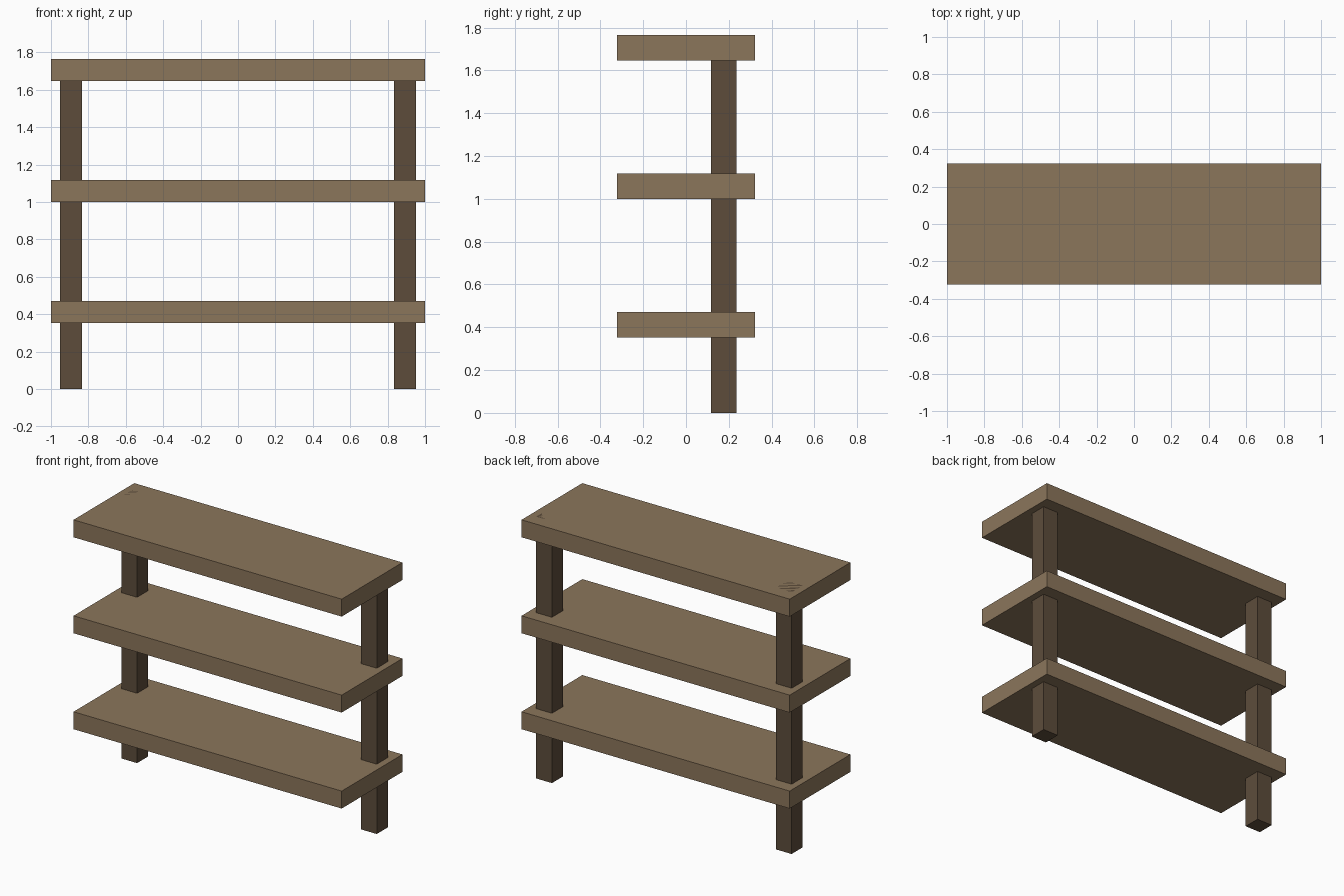
import bpy

if "Cube" in bpy.data.objects:
    bpy.data.objects.remove(bpy.data.objects["Cube"])

U = 2 / 17  # board thickness, used as the module


def material(name, rgb):
    mat = bpy.data.materials.new(name)
    mat.diffuse_color = (*rgb, 1)
    mat.use_nodes = True
    mat.node_tree.nodes["Principled BSDF"].inputs["Base Color"].default_value = mat.diffuse_color
    return mat


def box(name, center, size, mat):
    bpy.ops.mesh.primitive_cube_add(size=1, location=center)
    ob = bpy.context.object
    ob.name = name
    ob.scale = size
    bpy.ops.object.transform_apply(location=False, rotation=False, scale=True)
    ob.data.materials.append(mat)
    return ob


light_wood = material("light_wood", (0.26, 0.18, 0.105))
dark_wood = material("dark_wood", (0.11, 0.073, 0.044))

# Three evenly spaced shelves
for label, bottom in (("lower", 3), ("middle", 8.5), ("top", 14)):
    box(label + "_shelf", (0, 0, (bottom + 0.5) * U), (2, 5.5 * U, U), light_wood)

# Two posts near the back, running through the shelves, flush with the top
for label, side in (("left", -1), ("right", 1)):
    box(label + "_post", (side * 0.894, 1.5 * U, 7.5 * U), (U, U, 15 * U), dark_wood)
